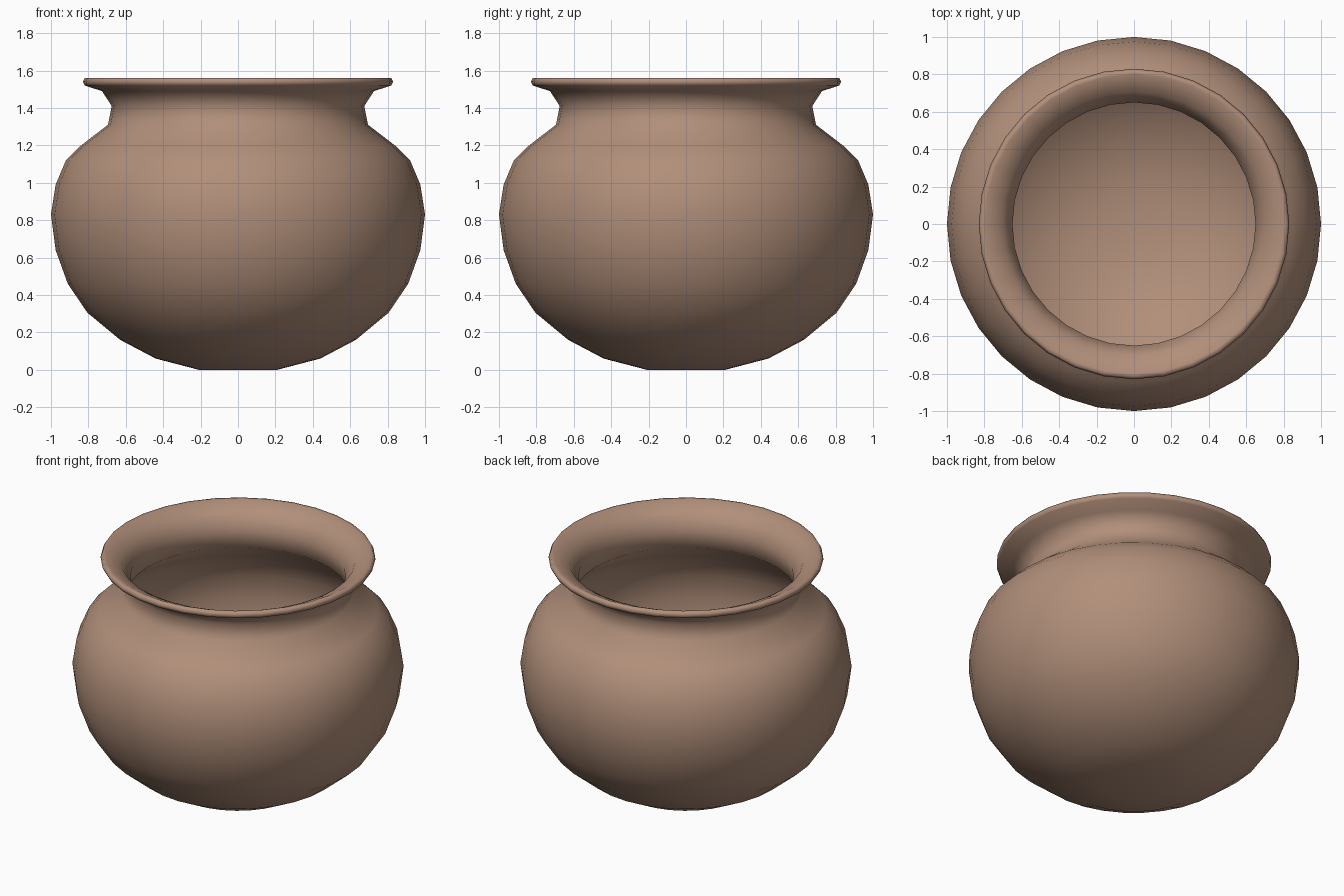
import bpy, bmesh, math

if "Cube" in bpy.data.objects:
    bpy.data.objects.remove(bpy.data.objects["Cube"])

SIDES = 32

clay = bpy.data.materials.new("brown clay")
clay.diffuse_color = (0.44, 0.275, 0.195, 1)
clay.use_nodes = True
clay.node_tree.nodes["Principled BSDF"].inputs["Base Color"].default_value = clay.diffuse_color

# Pot half-section (radius, height): outside upwards, over the lip, inside downwards
outside = [(0.21, 0), (0.44, 0.06), (0.63, 0.16), (0.805, 0.305), (0.91, 0.46), (0.975, 0.64),
           (1.0, 0.83), (0.975, 0.99), (0.92, 1.12), (0.845, 1.195), (0.695, 1.31),
           (0.675, 1.41), (0.727, 1.49), (0.82, 1.52)]
lip = [(0.83, 1.54), (0.82, 1.56), (0.80, 1.56)]
inside = [(0.705, 1.515), (0.65, 1.42), (0.665, 1.30), (0.825, 1.17), (0.89, 1.1), (0.945, 0.985),
          (0.97, 0.83), (0.945, 0.645), (0.88, 0.475), (0.78, 0.325), (0.61, 0.185),
          (0.43, 0.09), (0.2, 0.03)]
profile = [(0, 0)] + outside + lip + inside + [(0, 0.03)]

# Spin the profile into the pot
bm = bmesh.new()
verts = [bm.verts.new((r, 0, z)) for r, z in profile]
edges = [bm.edges.new(pair) for pair in zip(verts, verts[1:])]
bmesh.ops.spin(bm, geom=verts + edges, axis=(0, 0, 1), cent=(0, 0, 0),
               angle=math.tau, steps=SIDES, use_duplicate=False)
bmesh.ops.remove_doubles(bm, verts=bm.verts, dist=0.0005)
bmesh.ops.recalc_face_normals(bm, faces=bm.faces)
for f in bm.faces:
    f.smooth = True
mesh = bpy.data.meshes.new("pot")
bm.to_mesh(mesh)
bm.free()
mesh.materials.append(clay)
bpy.context.collection.objects.link(bpy.data.objects.new("pot", mesh))
